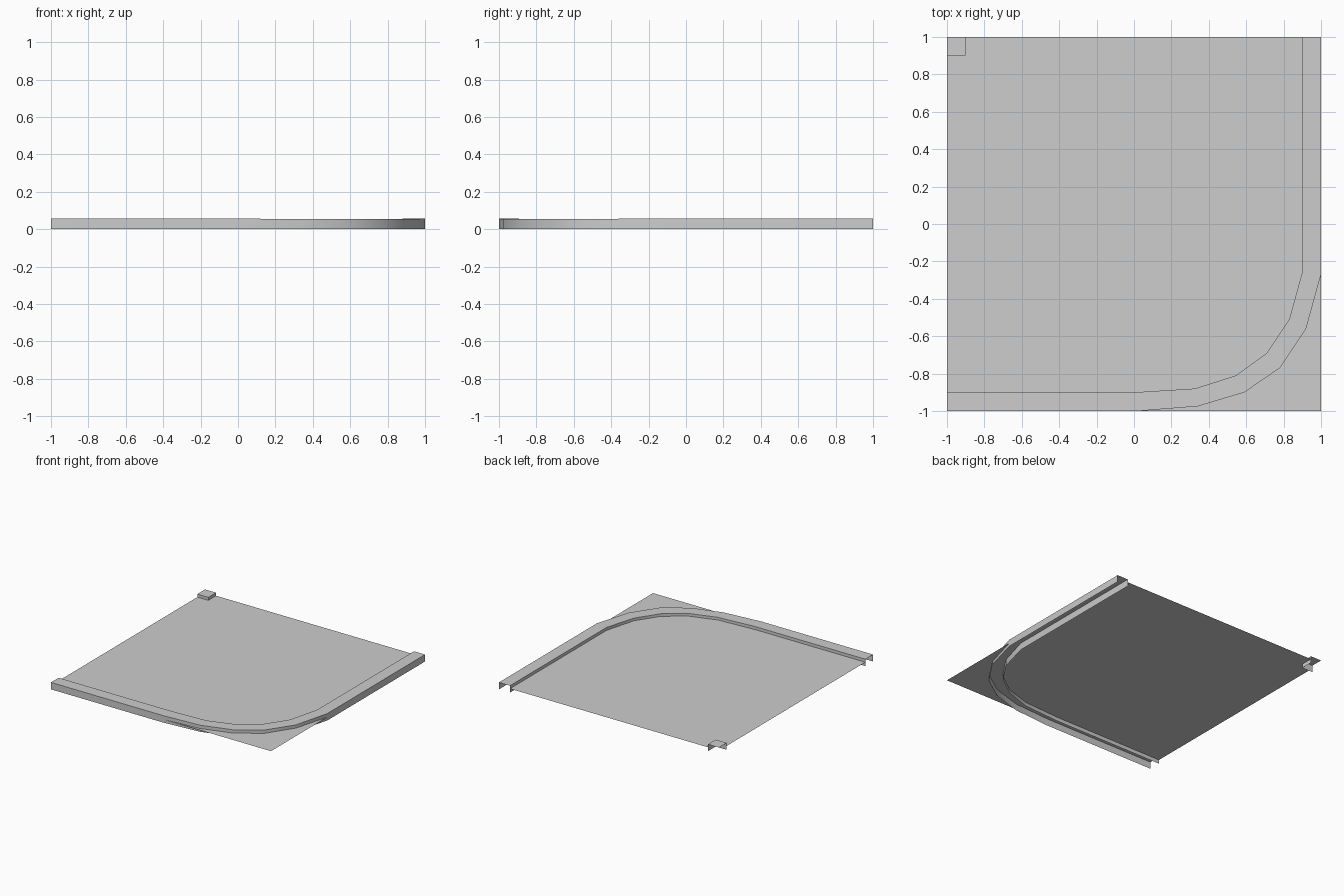
import bpy
import bmesh
import math

if "Cube" in bpy.data.objects:
    bpy.data.objects.remove(bpy.data.objects["Cube"], do_unlink=True)

HEIGHT = 0.057   # kerb height
BEND_DIP = 0.003 # the bend sits slightly lower than the straights
ROAD_Z = 0.032   # road level, above the foot of the kerb
GROUND_Z = 0.027 # ground level outside the bend
WIDTH = 0.1      # kerb width
EDGE = 1.0       # half the tile
INNER = EDGE - WIDTH

# One grey for the whole tile
grey = bpy.data.materials.new("plain grey")
grey.use_nodes = True
colour = (0.61, 0.61, 0.61, 1)
grey.diffuse_color = colour
grey.node_tree.nodes["Principled BSDF"].inputs["Base Color"].default_value = colour

# Kerb lines from the back end, round the bend, to the left-hand end
outer = [(EDGE, EDGE), (EDGE, -0.27), (0.92, -0.56), (0.78, -0.77),
         (0.59, -0.9), (0.34, -0.975), (0.02, -EDGE), (-EDGE, -EDGE)]
inner = [(INNER, EDGE), (INNER, -0.255), (0.83, -0.51), (0.71, -0.69),
         (0.545, -0.81), (0.325, -0.88), (0, -INNER), (-EDGE, -INNER)]


def finish(name, bm):
    mesh = bpy.data.meshes.new(name)
    bm.to_mesh(mesh)
    bm.free()
    mesh.materials.append(grey)
    obj = bpy.data.objects.new(name, mesh)
    bpy.context.collection.objects.link(obj)
    bpy.ops.object.select_all(action='DESELECT')
    obj.select_set(True)
    bpy.context.view_layer.objects.active = obj
    bpy.ops.object.shade_smooth_by_angle(angle=math.radians(30))


def flat_panel(name, outline, z):
    """Level panel facing up."""
    bm = bmesh.new()
    face = bm.faces.new([bm.verts.new((x, y, z)) for x, y in outline])
    face.normal_update()
    if face.normal.z < 0:
        face.normal_flip()
    bmesh.ops.triangulate(bm, faces=[face])
    finish(name, bm)


def hollow_kerb(name, line_a, line_b):
    """Top and two walls swept along a pair of lines, open below and at the ends."""
    bm = bmesh.new()
    sections = []
    for i, ((ax, ay), (bx, by)) in enumerate(zip(line_a, line_b)):
        in_bend = 1 < i < len(line_a) - 2
        top = HEIGHT - BEND_DIP if in_bend else HEIGHT
        corners = [(ax, ay, 0), (ax, ay, top), (bx, by, top), (bx, by, 0)]
        sections.append([bm.verts.new(c) for c in corners])
    for s, t in zip(sections, sections[1:]):
        for k in range(3):
            bm.faces.new((s[k], s[k + 1], t[k + 1], t[k]))
    finish(name, bm)


def hollow_corner_block(name):
    """Kerb corner with a top and its two walls towards the road."""
    bm = bmesh.new()
    base = [(-EDGE, INNER), (-INNER, INNER), (-INNER, EDGE), (-EDGE, EDGE)]
    low = [bm.verts.new((x, y, 0)) for x, y in base[:3]]
    high = [bm.verts.new((x, y, HEIGHT)) for x, y in base]
    bm.faces.new(high)
    for k in range(2):
        bm.faces.new((low[k], low[k + 1], high[k + 1], high[k]))
    finish(name, bm)


# Road surface, notched at the back corner for the block
notch = [(-EDGE, INNER), (-INNER, INNER), (-INNER, EDGE)]
flat_panel("road_surface", inner + notch, ROAD_Z)

# Ground outside the bend
flat_panel("outer_corner_ground", outer[1:-1] + [(EDGE, -EDGE)], GROUND_Z)

# Kerbs
hollow_kerb("curved_kerb", outer, inner)
hollow_corner_block("corner_kerb")
